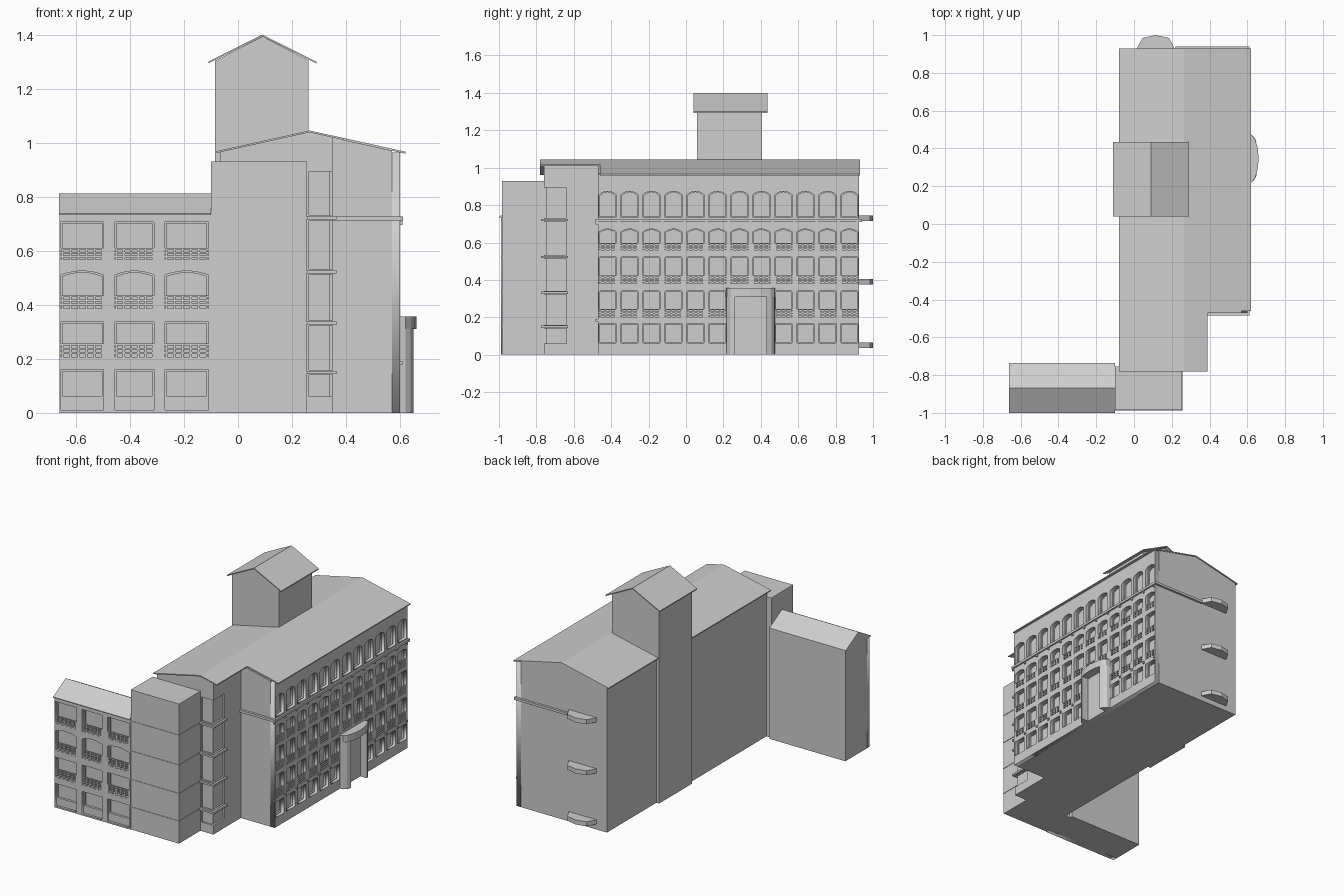
import bpy, bmesh
from mathutils import Matrix

if "Cube" in bpy.data.objects:
    bpy.data.objects.remove(bpy.data.objects["Cube"])

grey = bpy.data.materials.new("plain_grey")
grey.diffuse_color = (0.62, 0.62, 0.62, 1)
grey.use_nodes = True
grey.node_tree.nodes["Principled BSDF"].inputs["Base Color"].default_value = grey.diffuse_color


def add_object(name, mesh):
    ob = bpy.data.objects.new(name, mesh)
    bpy.context.collection.objects.link(ob)
    mesh.materials.clear()
    mesh.materials.append(grey)
    return ob


def from_bmesh(name, bm):
    bmesh.ops.recalc_face_normals(bm, faces=bm.faces[:])
    me = bpy.data.meshes.new(name)
    bm.to_mesh(me)
    bm.free()
    return add_object(name, me)


def prism(name, pts, axis, a, b):
    """Extrude a 2D profile along an axis from a to b."""
    place = {"x": lambda p, t: (t, p[0], p[1]),
             "y": lambda p, t: (p[0], t, p[1]),
             "z": lambda p, t: (p[0], p[1], t)}[axis]
    bm = bmesh.new()
    lo = [bm.verts.new(place(p, a)) for p in pts]
    hi = [bm.verts.new(place(p, b)) for p in pts]
    bm.faces.new(lo)
    bm.faces.new(hi[::-1])
    n = len(pts)
    for i in range(n):
        j = (i + 1) % n
        bm.faces.new((lo[i], hi[i], hi[j], lo[j]))
    return from_bmesh(name, bm)


def boxes(name, items):
    """Many boxes (x0, x1, y0, y1, z0, z1) in one object."""
    bm = bmesh.new()
    for x0, x1, y0, y1, z0, z1 in items:
        m = (Matrix.Translation(((x0 + x1) / 2, (y0 + y1) / 2, (z0 + z1) / 2))
             @ Matrix.Diagonal((x1 - x0, y1 - y0, z1 - z0, 1)))
        bmesh.ops.create_cube(bm, size=1, matrix=m)
    return from_bmesh(name, bm)


def window(u0, u1, z0, z1, rise, inset=0.0):
    """Outline of a window with an optional shallow arch."""
    u0, u1, z0, z1 = u0 + inset, u1 - inset, z0 + inset, z1 - inset
    pts = [(u0, z0), (u1, z0)]
    if rise == 0:
        return pts + [(u1, z1), (u0, z1)]
    for i in range(9):
        s = 1 - i / 4
        pts.append(((u0 + u1) / 2 + s * (u1 - u0) / 2, z1 - rise * s * s))
    return pts


def panel(name, outline, holes, depth, matrix):
    """Flat wall with openings, made from a filled curve."""
    cu = bpy.data.curves.new(name, "CURVE")
    cu.dimensions = "2D"
    cu.fill_mode = "BOTH"
    cu.extrude = depth / 2
    for loop in [outline] + holes:
        sp = cu.splines.new("POLY")
        sp.points.add(len(loop) - 1)
        for p, (u, v) in zip(sp.points, loop):
            p.co = (u, v, 0, 1)
        sp.use_cyclic_u = True
    tmp = bpy.data.objects.new("tmp", cu)
    bpy.context.collection.objects.link(tmp)
    bpy.context.view_layer.update()
    me = bpy.data.meshes.new_from_object(
        tmp.evaluated_get(bpy.context.evaluated_depsgraph_get()))
    bpy.data.objects.remove(tmp)
    me.transform(matrix)
    return add_object(name, me)


def rect(u0, u1, z0, z1):
    return [(u0, z0), (u1, z0), (u1, z1), (u0, z1)]


def face_right(x):
    return Matrix(((0, 0, 1, x), (1, 0, 0, 0), (0, 1, 0, 0), (0, 0, 0, 1)))


def face_front(y):
    return Matrix(((1, 0, 0, 0), (0, 0, -1, y), (0, 1, 0, 0), (0, 0, 0, 1)))


def railing(u0, u1, z0, z1, posts):
    """Rails, posts and slab as (u0, u1, z0, z1, depth)."""
    h = z1 - z0
    out = [(u0, u1, z0, z0 + 0.007, 0.022)]
    out += [(u0, u1, z0 + f * h - 0.007, z0 + f * h, 0.008) for f in (0.45, 0.72, 1)]
    for i in range(posts):
        c = u0 + 0.005 + (u1 - u0 - 0.01) * i / (posts - 1)
        out.append((c - 0.004, c + 0.004, z0, z1, 0.01))
    return out


# Main block: gabled body, roof and front extension
def under(x):
    return 1.038 - 0.222 * abs(x - 0.265)


def body(x1):
    return [(-0.065, 0), (x1, 0), (x1, under(x1)), (0.265, under(0.265)), (-0.065, under(-0.065))]


def roof(x1):
    low = [(-0.08, under(-0.08)), (0.265, under(0.265)), (x1, under(x1))]
    return low + [(x, z + 0.007) for x, z in low[::-1]]


prism("main_body", body(0.57), "y", -0.47, 0.925)
prism("main_roof", roof(0.62), "y", -0.46, 0.93)
extension = prism("front_extension", body(0.35), "y", -0.76, -0.47)
prism("extension_roof", roof(0.39), "y", -0.78, -0.46)

# Corner windows of the extension, with ledges at each floor
floors = [(0.06, 0.14), (0.158, 0.322), (0.342, 0.512), (0.532, 0.71), (0.732, 0.893)]
cutter = boxes("corner_cutter", [(0.262, 0.4, -0.8, -0.64, a, b) for a, b in floors])
cutter.hide_render = True
mod = extension.modifiers.new("windows", "BOOLEAN")
mod.operation = "DIFFERENCE"
mod.solver = "EXACT"
mod.object = cutter
bpy.context.view_layer.objects.active = extension
bpy.ops.object.modifier_apply(modifier="windows")
bpy.data.objects.remove(cutter)
boxes("corner_glazing", [(0.26, 0.338, -0.748, -0.638, a - 0.002, b + 0.002) for a, b in floors])
levels = (0.149, 0.332, 0.522, 0.721)
boxes("corner_ledges", [(0.25, 0.364, -0.774, -0.63, z - 0.006, z + 0.006) for z in levels])

# Right facade: twelve bays of windows with frames and railings
bays = [-0.419 + 0.1175 * i for i in range(12)]
rows = [(0.064, 0.166, 0, 0), (0.195, 0.343, 0.004, 0.05), (0.375, 0.525, 0.004, 0.048),
        (0.553, 0.672, 0.014, 0.045), (0.735, 0.874, 0.018, 0)]
side_windows = [(c - 0.045, c + 0.045, a, b, r, h) for i, c in enumerate(bays)
                for k, (a, b, r, h) in enumerate(rows)
                if not (i in (6, 7) and k < 2)]
wall = rect(-0.47, 0.925, 0, under(0.6))
panel("side_wall", wall, [window(*w[:5]) for w in side_windows], 0.02, face_right(0.59))
panel("side_frames", wall, [window(*w[:5], 0.005) for w in side_windows], 0.01, face_right(0.575))
boxes("side_railings", [(0.598 - d, 0.598, u0, u1, a, b)
                        for w in side_windows if w[5]
                        for u0, u1, a, b, d in railing(w[0], w[1], w[2], w[2] + w[5], 4)])

# Cornice around the main block, with small bosses between the bays
boxes("cornice", [(0.6, 0.611, -0.485, 0.94, 0.71, 0.726),
                  (0.35, 0.611, -0.485, -0.47, 0.71, 0.726),
                  (0.22, 0.611, 0.925, 0.94, 0.71, 0.726)])
boxes("bosses", [(0.598, 0.608, c - 0.006, c + 0.006, z - 0.007, z + 0.007)
                 for z in (0.702, 0.184) for c in [b - 0.0587 for b in bays] + [0.917]
                 if z > 0.5 or not 0.2 < c < 0.49])

# Curved entrance portal
mid = 0.346
half = [(0.6, -0.131), (0.62, -0.128), (0.64, -0.105), (0.655, -0.055)]
arc = [(x, mid + d) for x, d in half] + [(0.66, mid)] + [(x, mid - d) for x, d in half[::-1]]
prism("portal_head", arc, "z", 0.31, 0.357)
for side, s in (("near", -1), ("far", 1)):
    prism("portal_jamb_" + side, [(x, mid + s * d) for x, d in
          ((0.6, 0.13), (0.62, 0.127), (0.638, 0.112), (0.65, 0.085), (0.6, 0.085))], "z", 0, 0.312)

# Tower
tower = [(-0.085, 0), (0.26, 0), (0.26, 1.305), (0.09, 1.393), (-0.085, 1.303)]
prism("tower", tower, "y", 0.06, 0.405)
low = [(-0.11, 1.293), (0.09, 1.393), (0.29, 1.293)]
prism("tower_roof", low + [(x, z + 0.007) for x, z in low[::-1]], "y", 0.04, 0.435)

# Rear balconies
bay = [(0.01, 0.92), (0.045, 0.985), (0.115, 1.0), (0.185, 0.985), (0.22, 0.92)]
for i, z in enumerate((0.035, 0.375, 0.715)):
    prism("rear_balcony_%d" % i, bay, "z", z, z + 0.03)

# Stair block with fine floor bands
boxes("stair_block", [(-0.1, 0.255, -0.985, -0.755, 0, 0.93)])
boxes("stair_bands", [(-0.1, 0.258, -0.988, -0.76, z - 0.003, z + 0.003) for z in levels])

# Left wing: body, roof, front wall with windows and railings
prism("wing_body", [(-0.96, 0), (-0.735, 0), (-0.735, 0.733), (-0.96, 0.733)], "x", -0.66, -0.1)
prism("wing_roof", [(-1.0, 0.733), (-0.735, 0.733), (-0.735, 0.738), (-0.868, 0.812), (-1.0, 0.738)],
      "x", -0.663, -0.1)
wing_cols = [(-0.655, -0.497), (-0.455, -0.31), (-0.27, -0.11)]
wing_rows = [(0.01, 0.16, 0, 0), (0.2, 0.336, 0, 0.057), (0.38, 0.525, 0.015, 0.055),
             (0.56, 0.706, 0, 0.05)]
wing_windows = [(u0, u1, a, b, r, h) for u0, u1 in wing_cols for a, b, r, h in wing_rows]
wall = rect(-0.66, -0.1, 0, 0.733)
panel("wing_wall", wall, [window(*w[:5]) for w in wing_windows], 0.02, face_front(-0.98))
panel("wing_frames", wall, [window(*w[:5], 0.006) for w in wing_windows], 0.01, face_front(-0.965))
boxes("wing_railings", [(u0, u1, -0.989, -0.989 + d, a, b)
                        for w in wing_windows if w[5]
                        for u0, u1, a, b, d in railing(w[0], w[1], w[2], w[2] + w[5], 6)])
boxes("wing_ground_sills", [(u0, u1, -0.975, -0.955, 0.01, 0.062) for u0, u1 in wing_cols])
